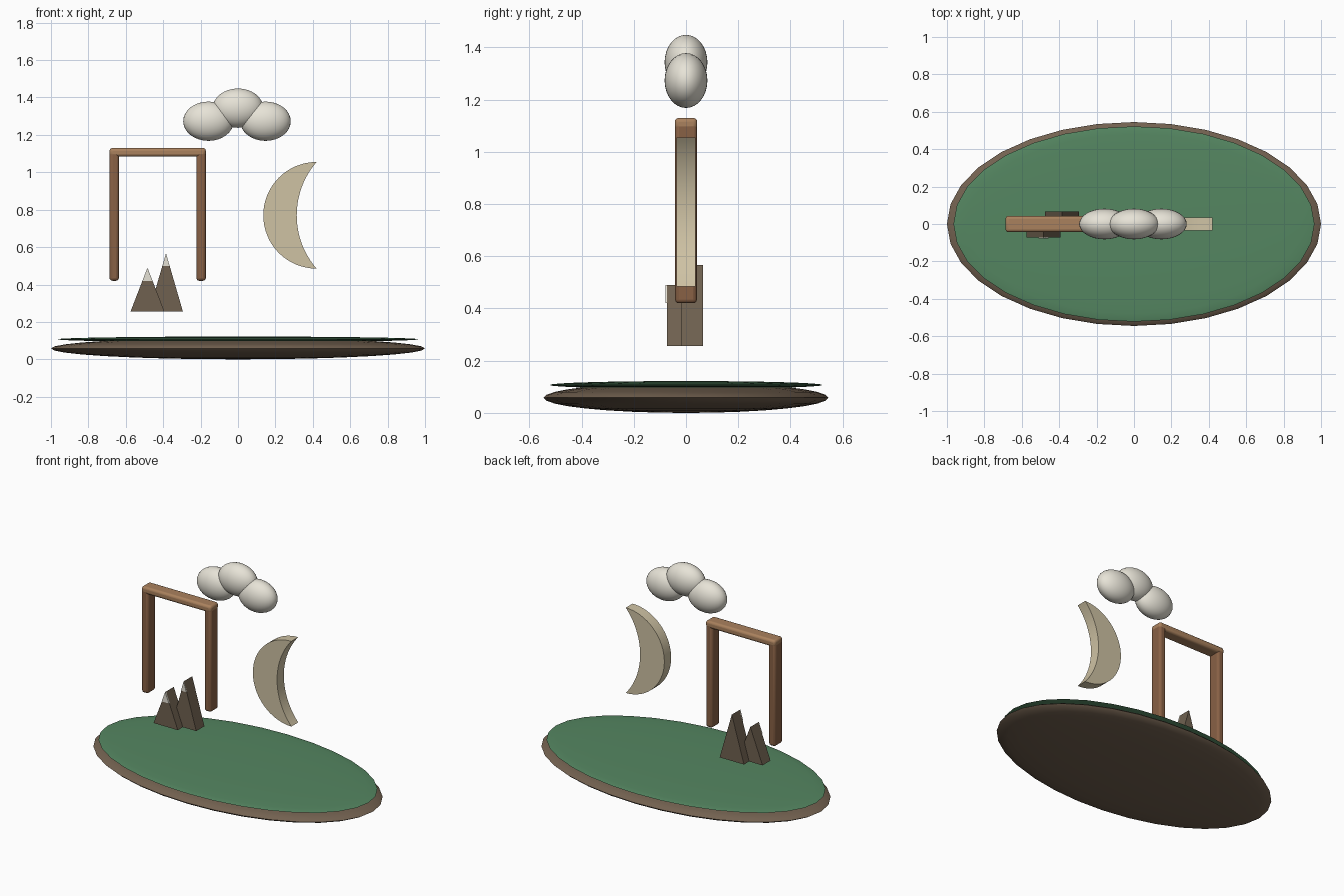
import bpy
import bmesh
from math import sin, cos, pi, asin, radians

if "Cube" in bpy.data.objects:
    bpy.data.objects.remove(bpy.data.objects["Cube"])


def material(name, rgb):
    m = bpy.data.materials.new(name)
    m.diffuse_color = (*rgb, 1)
    m.use_nodes = True
    m.node_tree.nodes["Principled BSDF"].inputs["Base Color"].default_value = m.diffuse_color
    return m


EARTH = material("earth", (0.17, 0.12, 0.08))
GRASS = material("grass", (0.09, 0.24, 0.12))
WOOD = material("wood", (0.25, 0.12, 0.06))
LIGHT_WOOD = material("light_wood", (0.40, 0.22, 0.11))
ROCK = material("rock", (0.16, 0.12, 0.08))
SNOW = material("snow", (0.78, 0.75, 0.66))
MOON = material("moon", (0.62, 0.54, 0.37))
CLOUD = material("cloud", (0.80, 0.77, 0.68))


def finish(ob, name, mat, smooth=None):
    ob.name = name
    ob.data.materials.append(mat)
    if smooth:
        bpy.ops.object.select_all(action='DESELECT')
        ob.select_set(True)
        bpy.context.view_layer.objects.active = ob
        bpy.ops.object.shade_smooth_by_angle(angle=radians(smooth))
    return ob


def ellipsoid(name, centre, radii, mat):
    bpy.ops.mesh.primitive_uv_sphere_add(segments=32, ring_count=16, radius=1, location=centre)
    ob = bpy.context.object
    ob.scale = radii
    bpy.ops.object.transform_apply(location=False, rotation=False, scale=True)
    return finish(ob, name, mat, 40)


def rounded_box(name, low, high, mat, bevel=0.015):
    bpy.ops.mesh.primitive_cube_add(size=1, location=[(a + b) / 2 for a, b in zip(low, high)])
    ob = bpy.context.object
    ob.scale = [b - a for a, b in zip(low, high)]
    bpy.ops.object.transform_apply(location=False, rotation=False, scale=True)
    mod = ob.modifiers.new("bevel", 'BEVEL')
    mod.width = bevel
    mod.segments = 3
    return finish(ob, name, mat, 40)


def prism(name, outline, y0, y1, mat, smooth=None):
    """Extrude an x-z outline from y0 to y1."""
    bm = bmesh.new()
    face = bm.faces.new([bm.verts.new((x, y0, z)) for x, z in outline])
    ext = bmesh.ops.extrude_face_region(bm, geom=[face])
    verts = [g for g in ext["geom"] if isinstance(g, bmesh.types.BMVert)]
    bmesh.ops.translate(bm, verts=verts, vec=(0, y1 - y0, 0))
    bmesh.ops.recalc_face_normals(bm, faces=bm.faces)
    mesh = bpy.data.meshes.new(name)
    bm.to_mesh(mesh)
    bm.free()
    ob = bpy.data.objects.new(name, mesh)
    bpy.context.collection.objects.link(ob)
    return finish(ob, name, mat, smooth)


# Oval ground with a grass top
ellipsoid("ground_base", (0, 0, 0.058), (1.0, 0.545, 0.058), EARTH)
ellipsoid("grass_top", (0, 0, 0.107), (0.965, 0.522, 0.015), GRASS)

# Gate: two posts and a crossbeam
for side, x in (("left", -0.662), ("right", -0.197)):
    rounded_box(side + "_post", (x - 0.025, -0.042, 0.42), (x + 0.025, 0.042, 1.11), WOOD)
rounded_box("crossbeam", (-0.687, -0.043, 1.084), (-0.172, 0.043, 1.13), LIGHT_WOOD)

# Mountains with thin snow caps on the front
for label, x, top, y0, y1, cap in (("small", -0.484, 0.49, -0.073, 0.012, 0.42),
                                   ("tall", -0.385, 0.567, -0.02, 0.066, 0.50)):
    base, half = 0.257, 0.09
    prism(label + "_mountain", [(x - half, base), (x + half, base), (x, top)], y0, y1, ROCK)
    w = half * (top - cap) / (top - base)
    prism(label + "_snow_cap", [(x - w, cap), (x + w, cap), (x, top)], y0 - 0.005, y0 + 0.004, SNOW)

# Crescent moon: outer half circle, shallower inner arc
cx, cz, r, sag = 0.42, 0.77, 0.285, 0.106
ri = (r * r + sag * sag) / (2 * sag)
a = asin(r / ri)
n = 32
outer = [(cx - r * sin(pi * i / n), cz + r * cos(pi * i / n)) for i in range(n + 1)]
inner = [(cx - sag + ri - ri * cos(t), cz + ri * sin(t))
         for t in (-a + 2 * a * i / n for i in range(1, n))]
prism("crescent_moon", outer + inner, -0.036, 0.036, MOON, 30)

# Cloud puffs
for label, x, z in (("left", -0.158, 1.273), ("middle", 0, 1.343), ("right", 0.147, 1.273)):
    ellipsoid(label + "_cloud_puff", (x, 0, z), (0.135, 0.082, 0.105), CLOUD)
